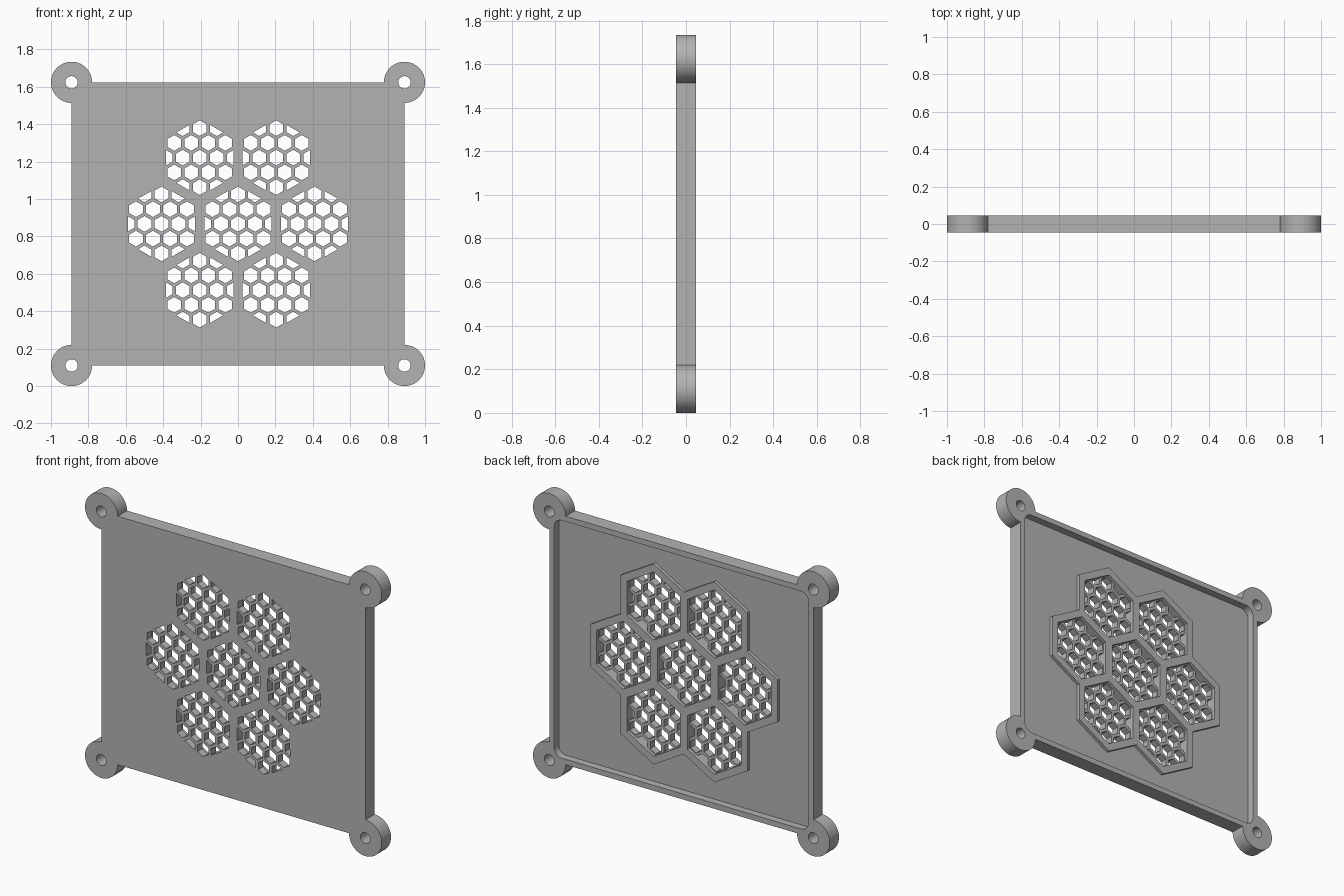
import bpy, bmesh, math
from mathutils import Vector
from mathutils.geometry import delaunay_2d_cdt

if "Cube" in bpy.data.objects:
    bpy.data.objects.remove(bpy.data.objects["Cube"])

# Depths along y, from the flat front to the raised back rim
FRONT, FLOOR, FRAME, BACK = -0.045, 0.0, 0.02, 0.045
# Plan sizes
HALF_X, HALF_Z, MID_Z = 0.89, 0.757, 0.867
BOSS_R, BOLT_R = 0.11, 0.033
RIM, RECESS_ROUND = 0.033, 0.05
PITCH, OPEN_R, FRAME_R = 0.409, 0.207, 0.257
CELL_PITCH, CELL_R = 0.091, 0.042
COS30 = math.cos(math.radians(30))

plastic = bpy.data.materials.new("grey plastic")
plastic.use_nodes = True
colour = (0.45, 0.45, 0.45, 1)
plastic.diffuse_color = colour
plastic.node_tree.nodes["Principled BSDF"].inputs["Base Color"].default_value = colour


def polar(radius, degrees, centre=(0, 0)):
    a = math.radians(degrees)
    return Vector((centre[0] + radius * math.cos(a), centre[1] + radius * math.sin(a)))


def arc(centre, radius, start, sweep, steps):
    return [polar(radius, start + sweep * i / steps, centre) for i in range(steps + 1)]


def hexagon(centre, radius):
    return [polar(radius, 30 + 60 * k, centre) for k in range(6)]


def inside(p, loop):
    """Even-odd test of a point against one loop."""
    hit = False
    for a, b in zip(loop, loop[1:] + loop[:1]):
        if (a.y > p.y) != (b.y > p.y):
            if p.x < a.x + (p.y - a.y) * (b.x - a.x) / (b.y - a.y):
                hit = not hit
    return hit


def clip(loop, normal, limit):
    """Keep the part of a convex loop behind a line."""
    kept = []
    for a, b in zip(loop, loop[1:] + loop[:1]):
        da, db = a.dot(normal) - limit, b.dot(normal) - limit
        if da <= 0:
            kept.append(a)
        if da * db < 0:
            kept.append(a.lerp(b, da / (da - db)))
    return kept


def cap(bm, loops, y, facing):
    """Flat face at depth y, filled between the loops."""
    points, edges = [], []
    for loop in loops:
        n = len(points)
        edges += [(n + i, n + (i + 1) % len(loop)) for i in range(len(loop))]
        points += loop
    coords, _, tris, *_ = delaunay_2d_cdt(points, edges, [], 0, 1e-5)
    verts = [bm.verts.new((c.x, y, c.y)) for c in coords]
    for tri in tris:
        centre = sum((coords[i] for i in tri), Vector((0, 0))) / len(tri)
        if sum(inside(centre, loop) for loop in loops) % 2:
            face = bm.faces.new([verts[i] for i in tri])
            face.normal_update()
            if face.normal.y * facing < 0:
                face.normal_flip()


def wall(bm, loop, y0, y1, hole=False):
    """Side faces along an anticlockwise loop."""
    low = [bm.verts.new((p.x, y0, p.y)) for p in loop]
    high = [bm.verts.new((p.x, y1, p.y)) for p in loop]
    for i in range(len(loop)):
        j = (i + 1) % len(loop)
        quad = [low[i], low[j], high[j], high[i]]
        bm.faces.new(quad if hole else quad[::-1])


def to_mesh(bm, name):
    bmesh.ops.remove_doubles(bm, verts=bm.verts, dist=1e-5)
    mesh = bpy.data.meshes.new(name)
    bm.to_mesh(mesh)
    bm.free()
    mesh.materials.append(plastic)
    mesh.shade_smooth()
    mesh.set_sharp_from_angle(angle=math.radians(30))
    return mesh


def place(mesh, name, x=0, z=MID_Z):
    obj = bpy.data.objects.new(name, mesh)
    obj.location = (x, 0, z)
    bpy.context.collection.objects.link(obj)


# Outlines: silhouette with four round lugs, bolt holes and rounded recess
silhouette, recess, bolts = [], [], []
inset = RIM + RECESS_ROUND
for k, (sx, sz) in enumerate([(1, 1), (-1, 1), (-1, -1), (1, -1)]):
    corner = (sx * HALF_X, sz * HALF_Z)
    silhouette += arc(corner, BOSS_R, 90 * k - 90, 270, 42)
    bolts.append(arc(corner, BOLT_R, 0, 360, 32)[:-1])
    recess += arc((sx * (HALF_X - inset), sz * (HALF_Z - inset)),
                  RECESS_ROUND, 90 * k, 90, 10)

# Outlines: seven vent openings and the frame around the cluster
centres = [Vector((0, 0))] + [polar(PITCH, 60 * k) for k in range(6)]
openings = [hexagon(c, OPEN_R) for c in centres]
notch = (PITCH / 2 + FRAME_R * COS30) / COS30
cluster = []
for k, c in enumerate(centres[1:]):
    a = 60 * k
    cluster += [polar(FRAME_R, a - 30, c), polar(FRAME_R, a + 30, c), polar(notch, a + 30)]

# Outlines: small cells, trimmed to one opening
cells = []
for row in range(-2, 3):
    for i in range(-3, 4):
        centre = ((i + (row % 2) / 2) * CELL_PITCH, row * CELL_PITCH * COS30)
        cell = hexagon(centre, CELL_R)
        for k in range(6):
            cell = clip(cell, polar(1, 60 * k), OPEN_R * COS30)
        if len(cell) > 2:
            cells.append(cell)

# Cover body with lugs, bolt holes and rimmed back
bm = bmesh.new()
cap(bm, [silhouette] + bolts + openings, FRONT, -1)
cap(bm, [silhouette, recess] + bolts, BACK, 1)
cap(bm, [recess, cluster], FLOOR, 1)
wall(bm, silhouette, FRONT, BACK)
wall(bm, recess, FLOOR, BACK, hole=True)
for bolt in bolts:
    wall(bm, bolt, FRONT, BACK, hole=True)
place(to_mesh(bm, "cover_body"), "cover_body")

# Raised frame around the vents
bm = bmesh.new()
cap(bm, [cluster] + openings, FRAME, 1)
wall(bm, cluster, FLOOR, FRAME)
for opening in openings:
    wall(bm, opening, FLOOR, FRAME, hole=True)
place(to_mesh(bm, "vent_frame"), "vent_frame")

# Honeycomb grille, repeated in every opening
bm = bmesh.new()
for y, facing in ((FRONT, -1), (FLOOR, 1)):
    cap(bm, [hexagon((0, 0), OPEN_R)] + cells, y, facing)
for cell in cells:
    wall(bm, cell, FRONT, FLOOR, hole=True)
grille = to_mesh(bm, "vent_grille")
for k, c in enumerate(centres):
    place(grille, f"vent_grille_{k + 1}", c.x, MID_Z + c.y)
